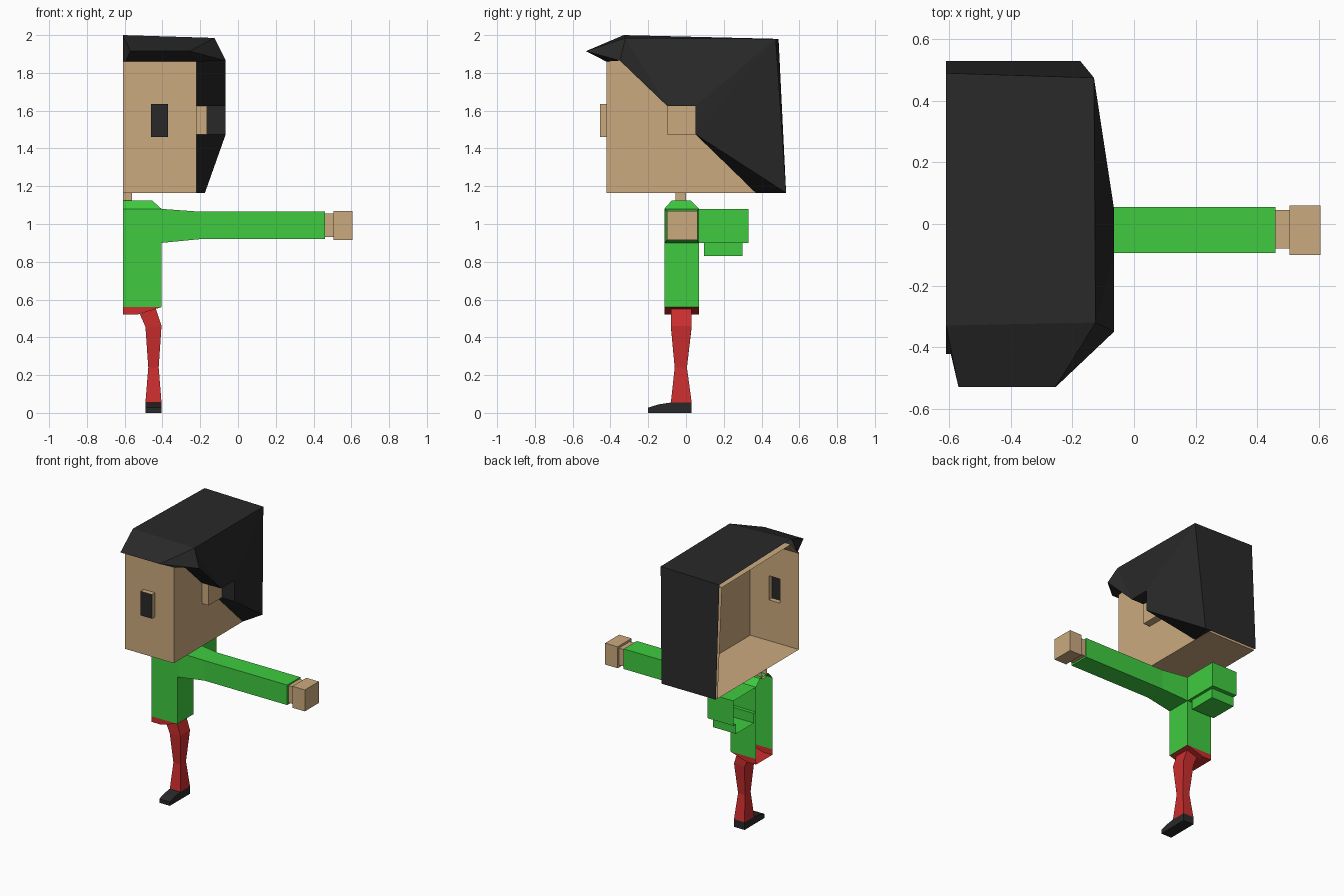
import bpy
import bmesh

cube = bpy.data.objects.get("Cube")
if cube:
    bpy.data.objects.remove(cube)


def material(name, r, g, b):
    m = bpy.data.materials.new(name)
    m.use_nodes = True
    m.diffuse_color = (r, g, b, 1)
    m.node_tree.nodes["Principled BSDF"].inputs["Base Color"].default_value = (r, g, b, 1)
    return m


SKIN = material("tan skin", 0.6, 0.4, 0.21)
GREEN = material("green cloth", 0.05, 0.6, 0.05)
RED = material("red cloth", 0.6, 0.027, 0.027)
BLACK = material("charcoal", 0.022, 0.022, 0.022)


def build(name, points, faces, mat):
    bm = bmesh.new()
    verts = [bm.verts.new(p) for p in points]
    for f in faces:
        bm.faces.new([verts[i] for i in f])
    bmesh.ops.recalc_face_normals(bm, faces=bm.faces)
    me = bpy.data.meshes.new(name)
    bm.to_mesh(me)
    bm.free()
    me.materials.append(mat)
    ob = bpy.data.objects.new(name, me)
    bpy.context.collection.objects.link(ob)
    return ob


def loft(name, rings, mat, start=False, end=True, closed=True, extra=()):
    """Skin a row of equal-sized rings, with optional end caps."""
    n = len(rings[0])
    faces = []
    for r in range(len(rings) - 1):
        for i in range(n if closed else n - 1):
            j = (i + 1) % n
            faces.append((r * n + i, r * n + j, r * n + n + j, r * n + n + i))
    last = n * (len(rings) - 1)
    if start:
        faces.append(range(n))
    if end:
        faces.append(range(last, last + n))
    return build(name, [p for ring in rings for p in ring], faces + list(extra), mat)


def ring_x(x, y0, y1, z0, z1):
    return [(x, y0, z0), (x, y1, z0), (x, y1, z1), (x, y0, z1)]


def ring_y(y, x0, x1, z0, z1):
    return [(x0, y, z0), (x1, y, z0), (x1, y, z1), (x0, y, z1)]


MID = -0.61     # open centre plane of the half figure
SIDE = -0.22    # outer side of the head
HIP = -0.405    # outer side of the torso

# Head: floor, back, crown and side; the front is a panel around the eye opening
outline = [(-0.42, 1.165), (0.51, 1.165), (0.46, 1.95), (-0.33, 1.96), (-0.42, 1.86)]
loft("head", [[(x, y, z) for y, z in outline] for x in (MID, SIDE)], SKIN, closed=False)
xs, zs = (MID, -0.46, -0.37, SIDE), (1.165, 1.46, 1.635, 1.86)
build("face", [(x, -0.42, z) for z in zs for x in xs],
      [(r * 4 + c, r * 4 + c + 1, r * 4 + c + 5, r * 4 + c + 4)
       for r in range(3) for c in range(3) if (r, c) != (1, 1)], SKIN)
eye_rings = [ring_y(y, xs[1], xs[2], zs[1], zs[2]) for y in (-0.42, -0.455)]
loft("eye_frame", eye_rings, SKIN, end=False)
build("eye", eye_rings[1], [range(4)], BLACK)
loft("ear", [ring_x(x, -0.1, 0.05, 1.475, 1.625) for x in (SIDE, -0.165)], SKIN)
loft("neck", [ring_x(x, -0.055, 0, 1.11, 1.165) for x in (MID, -0.56)], SKIN)

# Hair: faceted shell with a fringe and a cut-out around the ear
OUT = -0.065
hair = {
    "top_back_mid": (MID, 0.49, 1.98), "top_back": (-0.13, 0.475, 1.98),
    "top_front": (-0.125, -0.32, 1.985), "top_front_mid": (MID, -0.33, 2.0),
    "low_back_mid": (MID, 0.53, 1.165), "low_back": (-0.175, 0.53, 1.165),
    "tip": (-0.255, -0.53, 1.915), "tip_mid": (-0.57, -0.53, 1.915),
    "temple": (OUT, -0.35, 1.865), "ear_front": (OUT, -0.1, 1.625),
    "ear_top": (OUT, 0.05, 1.625), "ear_low": (OUT, 0.05, 1.475),
    "in_temple": (SIDE, -0.35, 1.865), "in_front": (SIDE, -0.1, 1.625),
    "in_top": (SIDE, 0.05, 1.625), "in_low": (SIDE, 0.05, 1.475),
    "in_nape": (SIDE, 0.37, 1.165), "in_back": (SIDE, 0.53, 1.165),
    "brow": (SIDE, -0.422, 1.86), "brow_mid": (-0.595, -0.422, 1.86),
    "part": (MID, -0.422, 1.86),
}
hair_faces = [
    "top_back_mid top_back top_front top_front_mid",
    "top_back_mid low_back_mid in_back low_back top_back",
    "top_front_mid top_front tip tip_mid",
    "top_front temple tip",
    "top_front temple ear_front",
    "top_front ear_front ear_top top_back",
    "top_back ear_top ear_low",
    "top_back ear_low low_back",
    "temple in_temple in_front ear_front",
    "ear_front in_front in_top ear_top",
    "ear_top in_top in_low ear_low",
    "ear_low in_low in_nape low_back",
    "low_back in_nape in_back",
    "tip brow brow_mid tip_mid",
    "tip temple in_temple brow",
    "top_front_mid tip_mid brow_mid part",
]
keys = list(hair)
build("hair", list(hair.values()),
      [[keys.index(k) for k in f.split()] for f in hair_faces], BLACK)

# Torso with sloped shoulders, open at the centre, waist and armhole
body = [(-0.115, 0.56), (-0.115, 0.9), (-0.115, 1.08), (-0.075, 1.125),
        (0.025, 1.125), (0.07, 1.08), (0.07, 0.9), (0.07, 0.56)]
loft("torso", [[(MID, y, z) for y, z in body],
               [(-0.455 if z > 1.1 else HIP, y, z) for y, z in body]],
     GREEN, end=False, closed=False, extra=[(8, 9, 14, 15), (10, 11, 12, 13)])

# Arm and hand
loft("sleeve", [ring_x(HIP, -0.115, 0.07, 0.9, 1.08),
                ring_x(-0.2, -0.095, 0.055, 0.92, 1.065),
                ring_x(0.46, -0.095, 0.055, 0.92, 1.065)], GREEN)
loft("wrist", [ring_x(x, -0.08, 0.045, 0.932, 1.055) for x in (0.46, 0.505)], SKIN)
loft("hand", [ring_x(x, -0.1, 0.06, 0.915, 1.07) for x in (0.505, 0.605)], SKIN, start=True)

# Backpack: upper box, ledge underneath and smaller lower pouch
pack = [ring_x(x, 0.07, 0.33, 0.9, 1.08) for x in (MID, HIP)]
build("backpack", pack[0] + pack[1],
      [(1, 2, 6, 5), (2, 3, 7, 6), (4, 5, 6, 7)], GREEN)
POUCH = -0.425
ledge = [(MID, 0.07), (HIP, 0.07), (HIP, 0.33), (MID, 0.33),
         (MID, 0.095), (POUCH, 0.095), (POUCH, 0.30), (MID, 0.30)]
build("backpack_ledge", [(x, y, 0.9) for x, y in ledge],
      [(i, i + 1, i + 5, i + 4) for i in range(3)], GREEN)
pouch = [ring_x(x, 0.095, 0.30, 0.83, 0.9) for x in (MID, POUCH)]
build("backpack_pouch", pouch[0] + pouch[1],
      [(0, 1, 5, 4), (1, 2, 6, 5), (0, 3, 7, 4), (4, 5, 6, 7)], GREEN)

# Hips: shallow tray rising towards the outer side
hip = [(MID, 0.56), (MID, 0.52), (-0.535, 0.52), (HIP, 0.56)]
build("hips", [(x, y, z) for y in (-0.115, 0.07) for x, z in hip],
      [(0, 1, 2, 3), (4, 5, 6, 7), (1, 2, 6, 5), (2, 3, 7, 6)], RED)


# Leg: inner and outer edge heights differ at the slanted top
def leg_ring(x0, z0, x1, z1, y0, y1):
    return [(x0, y0, z0), (x1, y0, z1), (x1, y1, z1), (x0, y1, z0)]


loft("leg", [leg_ring(-0.52, 0.524, -0.435, 0.552, -0.08, 0.03),
             leg_ring(-0.49, 0.455, HIP, 0.46, -0.08, 0.03),
             leg_ring(-0.475, 0.24, -0.42, 0.24, -0.06, 0.005),
             leg_ring(-0.49, 0.055, HIP, 0.055, -0.08, 0.03)], RED, end=False)

# Shoe with a tapering toe
loft("shoe", [ring_y(0.03, -0.49, HIP, 0, 0.055),
              ring_y(-0.08, -0.49, HIP, 0, 0.055),
              ring_y(-0.145, -0.49, HIP, 0, 0.045),
              ring_y(-0.2, -0.49, HIP, 0, 0.028)], BLACK, start=True)
